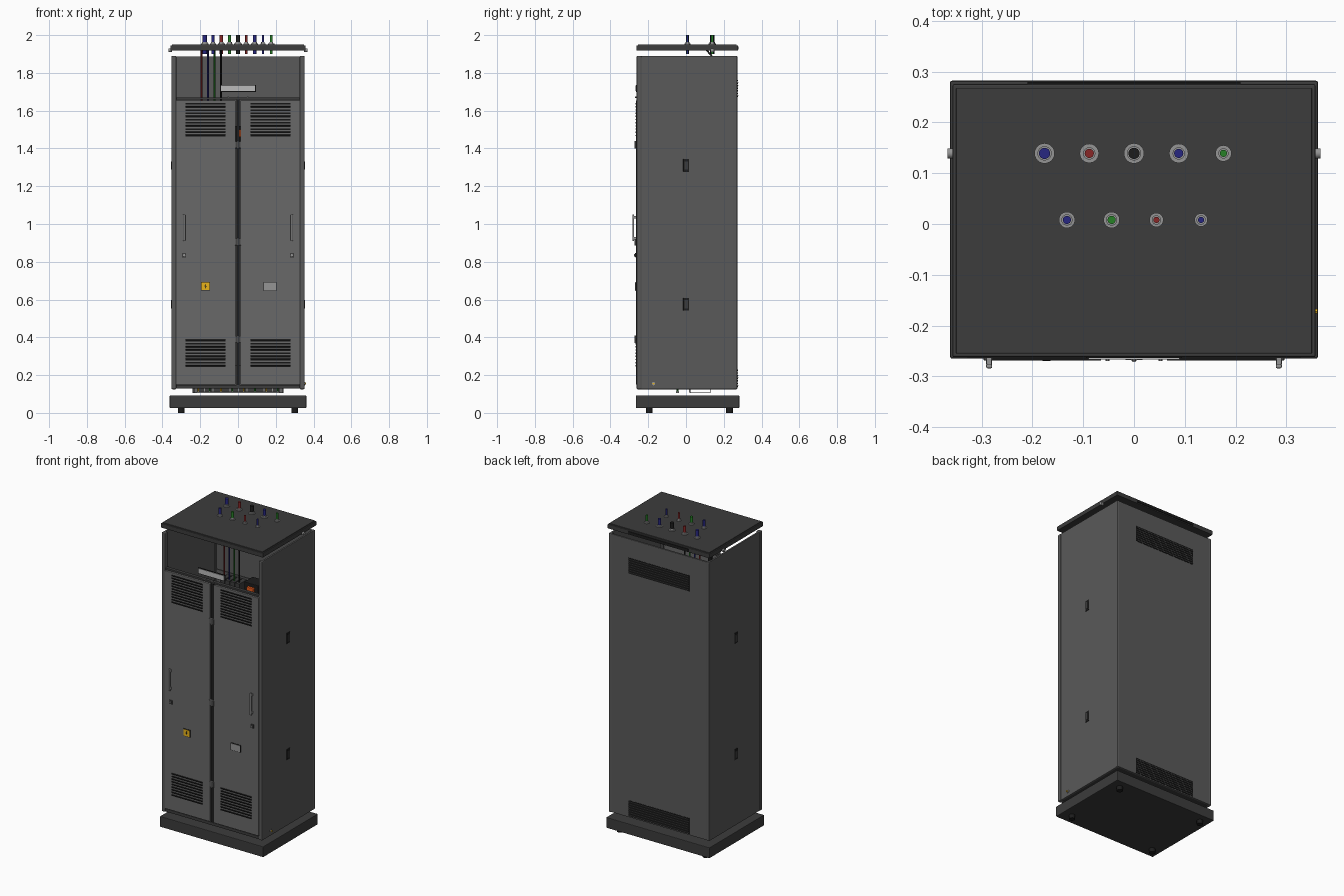
import bpy, bmesh, math
from mathutils import Matrix, Vector

if "Cube" in bpy.data.objects:
    bpy.data.objects.remove(bpy.data.objects["Cube"])


def mat(name, r, g, b):
    m = bpy.data.materials.new(name)
    m.diffuse_color = (r, g, b, 1)
    m.use_nodes = True
    m.node_tree.nodes["Principled BSDF"].inputs["Base Color"].default_value = m.diffuse_color
    return m


SHELL = mat("shell_grey", .10, .10, .10)
DOOR = mat("door_grey", .14, .14, .14)
DARK = mat("dark_grey", .045, .045, .045)
STEEL = mat("steel", .30, .30, .30)
PALE = mat("pale_grey", .5, .5, .5)
BLACK = mat("black", .012, .012, .012)
BLUE = mat("blue", .02, .02, .22)
RED = mat("red", .25, .02, .02)
GREEN = mat("green", .02, .22, .02)
YELLOW = mat("yellow", .8, .45, .01)
ORANGE = mat("orange", .8, .1, .01)


def finish(name, bm, m, bevel=0):
    me = bpy.data.meshes.new(name)
    bm.to_mesh(me)
    bm.free()
    ob = bpy.data.objects.new(name, me)
    bpy.context.collection.objects.link(ob)
    me.materials.append(m)
    if bevel:
        mod = ob.modifiers.new("bevel", "BEVEL")
        mod.width, mod.segments = bevel, 2
    return ob


def boxes(name, extents, m, bevel=0, tilt=0):
    """Each extent is x0, x1, y0, y1, z0, z1."""
    bm = bmesh.new()
    for x0, x1, y0, y1, z0, z1 in extents:
        c = Vector(((x0 + x1) / 2, (y0 + y1) / 2, (z0 + z1) / 2))
        bmesh.ops.create_cube(bm, size=1, matrix=Matrix.Translation(c)
                              @ Matrix.Rotation(tilt, 4, 'X')
                              @ Matrix.Diagonal((abs(x1 - x0), y1 - y0, z1 - z0, 1)))
    return finish(name, bm, m, bevel)


def rod(name, a, b, r, m, sides=24):
    a, b = Vector(a), Vector(b)
    d = b - a
    bm = bmesh.new()
    bmesh.ops.create_cone(bm, cap_ends=True, segments=sides, radius1=r, radius2=r, depth=d.length,
                          matrix=Matrix.Translation((a + b) / 2) @ d.to_track_quat('Z', 'Y').to_matrix().to_4x4())
    ob = finish(name, bm, m)
    bpy.context.view_layer.objects.active = ob
    ob.select_set(True)
    bpy.ops.object.shade_smooth_by_angle()
    ob.select_set(False)
    return ob


def cable(name, pts, r, m):
    cu = bpy.data.curves.new(name, 'CURVE')
    cu.dimensions, cu.bevel_depth, cu.bevel_resolution, cu.use_fill_caps = '3D', r, 3, True
    s = cu.splines.new('POLY')
    s.points.add(len(pts) - 1)
    for p, q in zip(s.points, pts):
        p.co = (*q, 1)
    cu.materials.append(m)
    bpy.context.collection.objects.link(bpy.data.objects.new(name, cu))


# plinth and feet
boxes("plinth", [(-.362, .362, -.265, .282, .025, .092)], DARK, .004)
for x in (-.3, .3):
    for y in (-.195, .23):
        rod("foot", (x, y, 0), (x, y, .03), .018, BLACK)

# cabinet shell: sides, back, floor, corner posts and front rails
boxes("side_panels", [(s * .338, s * .35, -.258, .268, .125, 1.89) for s in (-1, 1)], SHELL, .003)
boxes("back_panel", [(-.34, .34, .258, .27, .128, 1.888)], SHELL, .002)
boxes("floor_panel", [(-.34, .34, -.24, .26, .128, .138)], DARK)
boxes("corner_posts", [(s * .326, s * .353, -.262, -.235, .125, 1.89) for s in (-1, 1)]
      + [(s * .332, s * .352, .25, .272, .125, 1.89) for s in (-1, 1)], SHELL, .006)
boxes("front_rails", [(-.335, .335, -.258, -.235, .128, .147),
                      (-.335, .335, -.258, -.235, 1.658, 1.67)], DARK, .002)
boxes("centre_post", [(-.009, .009, -.256, -.235, .14, 1.66)], BLACK)

# roof lid with turned-down rim and side lugs
boxes("roof_lid", [(-.357, .357, -.262, .275, 1.918, 1.946)], DARK, .003)
boxes("roof_cap", [(-.35, .35, -.255, .268, 1.944, 1.951)], DARK, .002)
boxes("roof_seal", [(-.21, .21, .272, .279, 1.925, 1.94)], BLACK)
for s in (-1, 1):
    rod("roof_lug", (s * .35, .139, 1.92), (s * .367, .139, 1.92), .010, STEEL)

# doors with vents, handles, locks
for s, side in ((-1, "left"), (1, "right")):
    boxes(side + "_door", [(s * .012, s * .328, -.264, -.244, .15, 1.655)], DOOR, .003)
    for label, z0, n in (("upper", 1.465, 11), ("lower", .245, 9)):
        boxes(f"{side}_{label}_louvres", [(s * .065, s * .278, -.267, -.260, z0 + i * .0168, z0 + i * .0168 + .008)
                                          for i in range(n)], BLACK, 0, math.radians(20))
    x = s * .285
    boxes(side + "_handle", [(x - .006, x + .006, -.284, -.275, .91, 1.05)], STEEL, .003)
    boxes(side + "_handle_mounts", [(x - .005, x + .005, -.277, -.26, z, z + .014)
                                    for z in (.918, 1.028)], STEEL)
    boxes(side + "_lock_plate", [(x - .011, x + .011, -.269, -.262, .823, .847)], DARK, .002)
    rod(side + "_lock", (x, -.262, .835), (x, -.276, .835), .006, STEEL)
for z in (.39, .905, 1.42):
    boxes("hinge_leaf", [(-.017, .017, -.268, -.25, z - .018, z + .018)], SHELL, .002)
    rod("hinge_pin", (0, -.267, z - .02), (0, -.267, z + .02), .005, STEEL, 16)

# warning plate with bolt symbol, rating plate
boxes("warning_border", [(-.195, -.149, -.267, -.262, .647, .693)], BLACK)
boxes("warning_plate", [(-.192, -.152, -.269, -.264, .65, .69)], YELLOW)
bm = bmesh.new()
bolt = [(.003, .015), (-.008, -.002), (-.001, -.002), (-.004, -.015), (.008, .003), (.001, .003)]
f = bm.faces.new([bm.verts.new((-.172 + x, -.27, .67 + z)) for x, z in bolt])
g = bmesh.ops.extrude_face_region(bm, geom=[f])
bmesh.ops.translate(bm, vec=(0, .002, 0), verts=[v for v in g['geom'] if isinstance(v, bmesh.types.BMVert)])
bmesh.ops.recalc_face_normals(bm, faces=bm.faces)
finish("warning_bolt", bm, BLACK)
boxes("rating_plate_border", [(.135, .205, -.267, -.262, .646, .692)], BLACK)
boxes("rating_plate", [(.138, .202, -.269, -.264, .649, .689)], STEEL)

# header strip and indicator buttons above the doors
boxes("header_strip_border", [(-.094, .094, -.264, -.258, 1.699, 1.737)], BLACK)
boxes("header_strip", [(-.09, .09, -.267, -.261, 1.703, 1.733)], PALE)
for x in (-.052, 0, .052):
    rod("indicator", (x, -.25, 1.672), (x, -.27, 1.672), .004, STEEL, 12)

# side latches and earth stud
for s in (-1, 1):
    boxes("side_latches", [(s * .348, s * .353, -.015, .017, z - .034, z + .034) for z in (.575, 1.31)], BLACK, .002)
    boxes("side_latch_grips", [(s * .352, s * .355, -.008, .01, z - .022, z + .022) for z in (.575, 1.31)], DARK)
rod("earth_washer", (.348, -.172, .155), (.354, -.172, .155), .009, STEEL)
rod("earth_stud", (.352, -.172, .155), (.361, -.172, .155), .005, YELLOW, 6)

# back ventilation grilles
for label, z0 in (("upper", 1.67), ("lower", .135)):
    boxes(label + "_back_grille", [(-.212, .212, .268, .2715, z0, z0 + .1)], BLACK)
    boxes(label + "_back_slats", [(-.21, .21, .269, .276, z0 + .004 + i * .0138, z0 + .011 + i * .0138)
                                  for i in range(7)], DARK, 0, math.radians(-20))

# cable glands and cables through the roof
back = [(BLUE, .020, .011), (RED, .019, .009), (BLACK, .020, .011), (BLUE, .019, .009), (GREEN, .016, .007)]
front = [(BLUE, .016, .008), (GREEN, .016, .008), (RED, .014, .006), (BLUE, .013, .006)]
for row, x0, y in ((back, -.176, .139), (front, -.132, .008)):
    for i, (m, rg, rc) in enumerate(row):
        x = x0 + i * .088
        rod("gland_flange", (x, y, 1.945), (x, y, 1.955), rg, STEEL)
        rod("gland_collar", (x, y, 1.95), (x, y, 1.963), rc + .003, STEEL)
        rod("roof_cable", (x, y, 1.90), (x, y, 2.0), rc, m)

# internal mounting plate, terminals, main switch and dropped cables
boxes("mounting_plate", [(-.29, .29, .195, .203, .25, 1.5)], SHELL)
boxes("terminal_block", [(-.21 + i * .035, -.18 + i * .035, .12, .196, 1.42, 1.49) for i in range(4)], DARK, .002)
for i, m in enumerate((RED, BLUE, GREEN, BLACK)):
    x = -.194 + i * .035
    cable("inner_cable", [(x, .11, 1.92), (x, .14, 1.885), (x, .14, 1.47)], .005, m)
boxes("main_switch", [(-.035, .065, .11, .196, 1.40, 1.52)], BLACK, .004)
boxes("main_switch_toggle", [(-.008, .04, .095, .115, 1.46, 1.5)], ORANGE, .003)

# cable tray and earth bar under the cabinet
boxes("cable_tray", [(-.242, .242, .02, .13, .105, .109), (-.242, .242, .02, .024, .105, .13),
                     (-.242, .242, .126, .13, .105, .13)], DARK)
boxes("tray_ribs", [(-.225 + i * .045, -.219 + i * .045, .016, .022, .108, .128) for i in range(11)], STEEL)
boxes("earth_bar", [(-.22, .22, -.052, -.038, .106, .114)], STEEL)
for i in range(8):
    x = -.21 + i * .06
    rod("earth_screw", (x, -.045, .104), (x, -.045, .13), .004, GREEN if i % 2 else YELLOW, 8)
